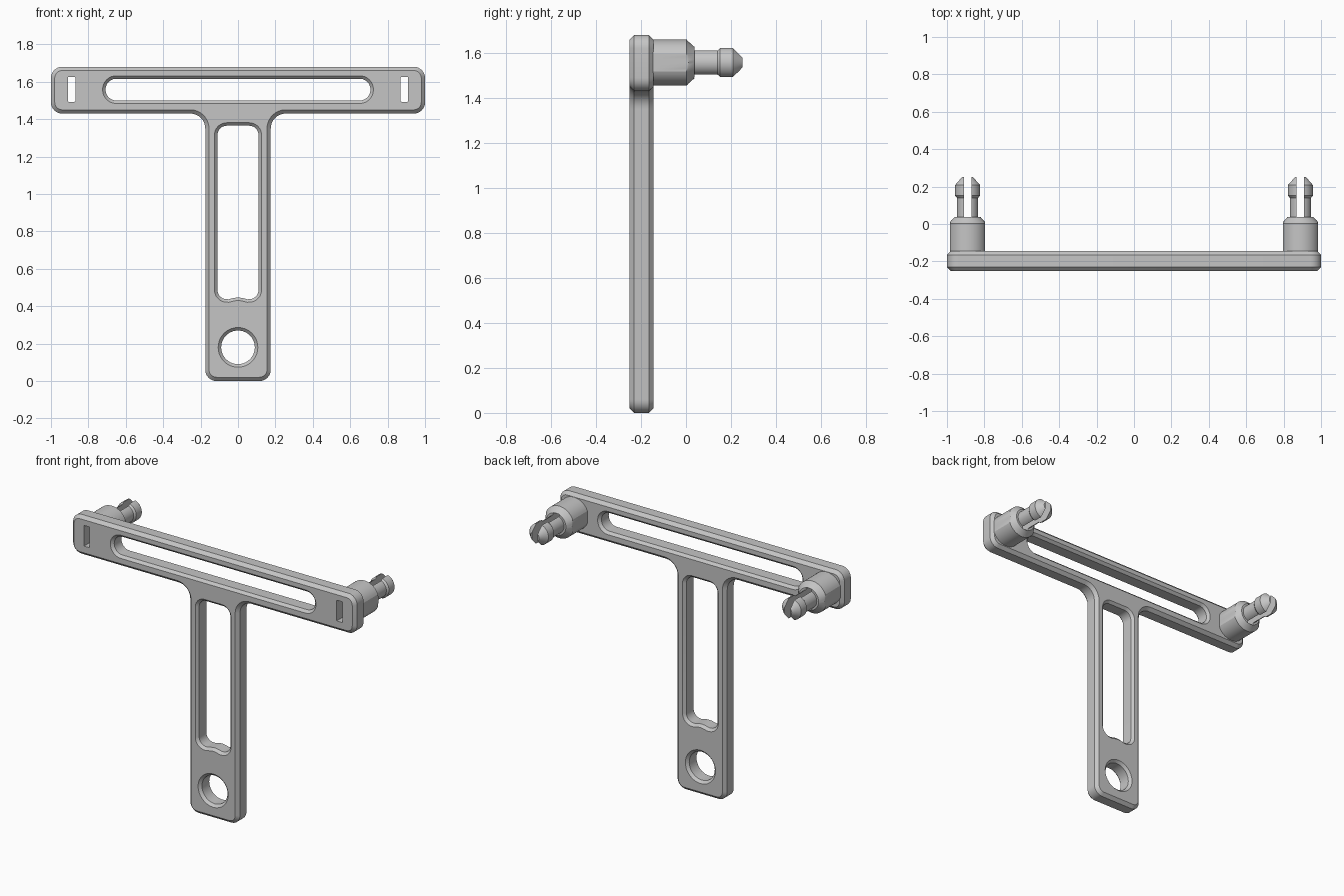
import bpy, bmesh
from math import pi, sin, cos, tan, atan2
from mathutils import Vector, Matrix

if "Cube" in bpy.data.objects:
    bpy.data.objects.remove(bpy.data.objects["Cube"], do_unlink=True)

grey = bpy.data.materials.new("light grey")
grey.use_nodes = True
COLOUR = (0.56, 0.56, 0.56, 1)
grey.diffuse_color = COLOUR
grey.node_tree.nodes["Principled BSDF"].inputs["Base Color"].default_value = COLOUR

FRONT, BACK, CHAMFER = -0.25, -0.145, 0.02
PIN_X, BAR_Z = 0.89, 1.557


def make_object(name, bm):
    bmesh.ops.recalc_face_normals(bm, faces=bm.faces)
    mesh = bpy.data.meshes.new(name)
    bm.to_mesh(mesh)
    bm.free()
    mesh.materials.append(grey)
    obj = bpy.data.objects.new(name, mesh)
    bpy.context.collection.objects.link(obj)
    return obj


def activate(obj):
    bpy.ops.object.select_all(action="DESELECT")
    obj.select_set(True)
    bpy.context.view_layer.objects.active = obj


def rounded(corners, steps=8):
    """Round each (x, z, radius) corner of a polygon."""
    out = []
    for i, (x, z, r) in enumerate(corners):
        p = Vector((x, z))
        if r == 0:
            out.append(p)
            continue
        a = (Vector(corners[i - 1][:2]) - p).normalized()
        b = (Vector(corners[(i + 1) % len(corners)][:2]) - p).normalized()
        half = a.angle(b) / 2
        centre = p + (a + b).normalized() * (r / sin(half))
        start = p + a * (r / tan(half)) - centre
        end = p + b * (r / tan(half)) - centre
        sweep = atan2(start.x * end.y - start.y * end.x, start.dot(end))
        out += [centre + Matrix.Rotation(sweep * k / steps, 2) @ start
                for k in range(steps + 1)]
    return out


def box(x, z0, z1, r):
    return rounded([(-x, z0, r), (x, z0, r), (x, z1, r), (-x, z1, r)])


def offset(loop, d):
    """Move a counter-clockwise loop inwards by d with mitred corners."""
    out = []
    for i, p in enumerate(loop):
        e = (p - loop[i - 1]).normalized()
        f = (loop[(i + 1) % len(loop)] - p).normalized()
        n, m = Vector((-e.y, e.x)), Vector((-f.y, f.x))
        out.append(p + (n + m) * (d / (1 + n.dot(m))))
    return out


def add_walls(bm, loop, chamfer):
    """Wall a loop through the plate; return its front and back rim edges."""
    if chamfer:
        inner = offset(loop, chamfer)
        c = abs(chamfer)
        layers = [(inner, FRONT), (loop, FRONT + c), (loop, BACK - c), (inner, BACK)]
    else:
        layers = [(loop, FRONT), (loop, BACK)]
    rings = [[bm.verts.new((p.x, y, p.y)) for p in pts] for pts, y in layers]
    n = len(loop)
    for lo, hi in zip(rings, rings[1:]):
        for i in range(n):
            j = (i + 1) % n
            bm.faces.new((lo[i], lo[j], hi[j], hi[i]))
    return [[bm.edges.get((r[i], r[(i + 1) % n])) for i in range(n)]
            for r in (rings[0], rings[-1])]


# T-shaped plate with chamfered rims and openings
right_half = [(0.175, 0, 0.06), (0.175, 1.43, 0.08), (1, 1.43, 0.06), (1, 1.68, 0.06)]
outline = rounded(right_half + [(-x, z, r) for x, z, r in reversed(right_half)])
bar_slot = box(0.708, 1.5, 1.616, 0.057)
stem_slot = rounded([(-0.11, 0.44, 0.05), (-0.05, 0.437, 0), (0, 0.45, 0.12),
                     (0.05, 0.437, 0), (0.11, 0.44, 0.05),
                     (0.11, 1.365, 0.05), (-0.11, 1.365, 0.05)])
ring_hole = [Vector((0.09 * cos(2 * pi * k / 40), 0.18 + 0.09 * sin(2 * pi * k / 40)))
             for k in range(40)]
bm = bmesh.new()
rims = [add_walls(bm, outline, CHAMFER)]
for hole in (bar_slot, stem_slot, ring_hole):
    rims.append(add_walls(bm, hole, -0.016))
for side in (-1, 1):
    slit = [p + Vector((side * PIN_X, 0)) for p in box(0.02, 1.493, 1.625, 0.004)]
    rims.append(add_walls(bm, slit, 0))
for face_side in (0, 1):
    edges = [e for rim in rims for e in rim[face_side]]
    bmesh.ops.triangle_fill(bm, edges=edges, use_beauty=True, normal=(0, -1, 0))
plate = make_object("t_plate", bm)

# Split snap pins on flat-sided bosses: (radius, y) profile
PROFILE = [(0.102, BACK - 0.002), (0.102, 0.003), (0.094, 0.01), (0.07, 0.037),
           (0.057, 0.037), (0.057, 0.14), (0.067, 0.152), (0.067, 0.208), (0.03, 0.25)]
FLAT = 0.094
SEGMENTS = 48


def make_pin(name, x):
    bm = bmesh.new()
    rings = []
    for r, y in PROFILE:
        angles = [2 * pi * k / SEGMENTS for k in range(SEGMENTS)]
        rings.append([bm.verts.new((x + max(-FLAT, min(FLAT, r * cos(a))), y,
                                    BAR_Z + r * sin(a))) for a in angles])
    for lo, hi in zip(rings, rings[1:]):
        for i in range(SEGMENTS):
            j = (i + 1) % SEGMENTS
            bm.faces.new((lo[i], lo[j], hi[j], hi[i]))
    bm.faces.new(rings[0])
    bm.faces.new(rings[-1])
    pin = make_object(name, bm)

    # Slit through the whole pin
    bm = bmesh.new()
    bmesh.ops.create_cube(bm, size=1)
    bmesh.ops.scale(bm, vec=(0.04, 1, 0.136), verts=bm.verts)
    bmesh.ops.translate(bm, vec=(x, 0, BAR_Z), verts=bm.verts)
    cutter = make_object("slit_cutter", bm)
    cutter.hide_render = True
    mod = pin.modifiers.new("slit", "BOOLEAN")
    mod.operation, mod.solver, mod.object = "DIFFERENCE", "EXACT", cutter
    activate(pin)
    bpy.ops.object.modifier_apply(modifier=mod.name)
    bpy.data.objects.remove(cutter, do_unlink=True)
    return pin


pins = [make_pin("left_snap_pin", PIN_X), make_pin("right_snap_pin", -PIN_X)]
for obj in [plate] + pins:
    activate(obj)
    bpy.ops.object.shade_smooth_by_angle(angle=0.44)
